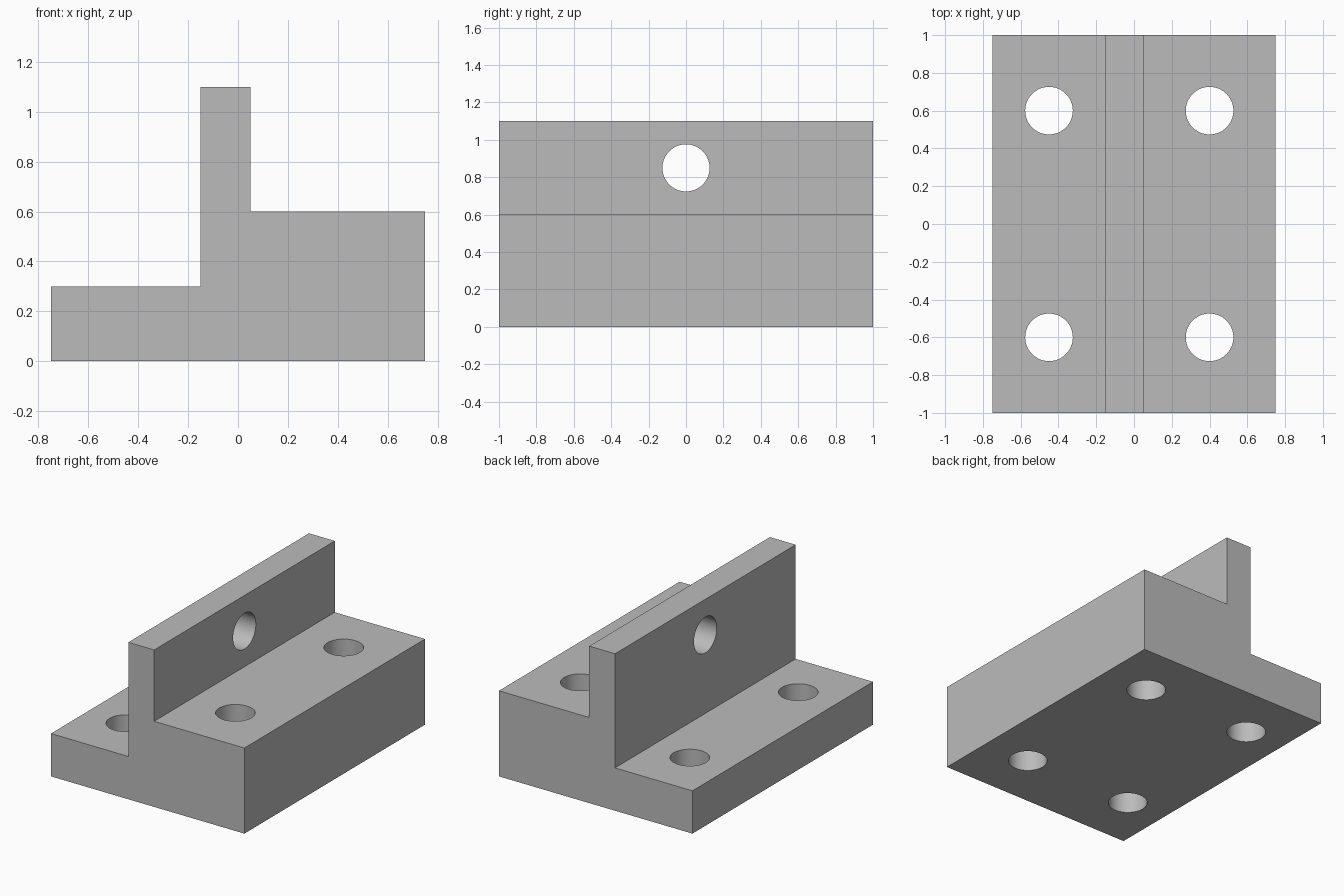
import bpy
import bmesh
from math import pi
from mathutils import Matrix, Vector

cube = bpy.data.objects.get("Cube")
if cube:
    bpy.data.objects.remove(cube, do_unlink=True)

LENGTH = 2.0
HOLE_RADIUS = 0.126

# Plain grey material
grey = bpy.data.materials.new("plain_grey")
grey.use_nodes = True
grey.diffuse_color = (0.5, 0.5, 0.5, 1)
grey.node_tree.nodes["Principled BSDF"].inputs["Base Color"].default_value = (0.5, 0.5, 0.5, 1)


def make_object(name, bm):
    bmesh.ops.recalc_face_normals(bm, faces=bm.faces)
    mesh = bpy.data.meshes.new(name)
    bm.to_mesh(mesh)
    bm.free()
    mesh.materials.append(grey)
    obj = bpy.data.objects.new(name, mesh)
    bpy.context.collection.objects.link(obj)
    return obj


# Stepped bracket: low flange, upright rib and thick flange in one profile
profile = [(-0.75, 0), (0.75, 0), (0.75, 0.6), (0.05, 0.6),
           (0.05, 1.1), (-0.15, 1.1), (-0.15, 0.3), (-0.75, 0.3)]
bm = bmesh.new()
face = bm.faces.new([bm.verts.new((x, -LENGTH / 2, z)) for x, z in profile])
extruded = bmesh.ops.extrude_face_region(bm, geom=[face])["geom"]
bmesh.ops.translate(bm, vec=Vector((0, LENGTH, 0)),
                    verts=[v for v in extruded if isinstance(v, bmesh.types.BMVert)])
bracket = make_object("stepped_bracket", bm)

# Cutters: four vertical mounting holes and one cross hole through the rib
upright = Matrix.Identity(4)
sideways = Matrix.Rotation(pi / 2, 4, "Y")
holes = [((x, y, 0.3), upright, 1.0) for x in (-0.45, 0.4) for y in (-0.6, 0.6)]
holes.append(((-0.05, 0, 0.85), sideways, 0.5))
bm = bmesh.new()
for centre, turn, depth in holes:
    bmesh.ops.create_cone(bm, cap_ends=True, segments=64, radius1=HOLE_RADIUS,
                          radius2=HOLE_RADIUS, depth=depth,
                          matrix=Matrix.Translation(centre) @ turn)
cutter = make_object("hole_cutter", bm)

cut = bracket.modifiers.new("holes", "BOOLEAN")
cut.operation = "DIFFERENCE"
cut.solver = "EXACT"
cut.object = cutter

# Apply the cut, drop the cutter and smooth only the hole walls
bpy.ops.object.select_all(action="DESELECT")
bracket.select_set(True)
bpy.context.view_layer.objects.active = bracket
bpy.ops.object.modifier_apply(modifier=cut.name)
bpy.data.objects.remove(cutter, do_unlink=True)
bpy.ops.object.shade_smooth_by_angle(angle=pi / 6)
